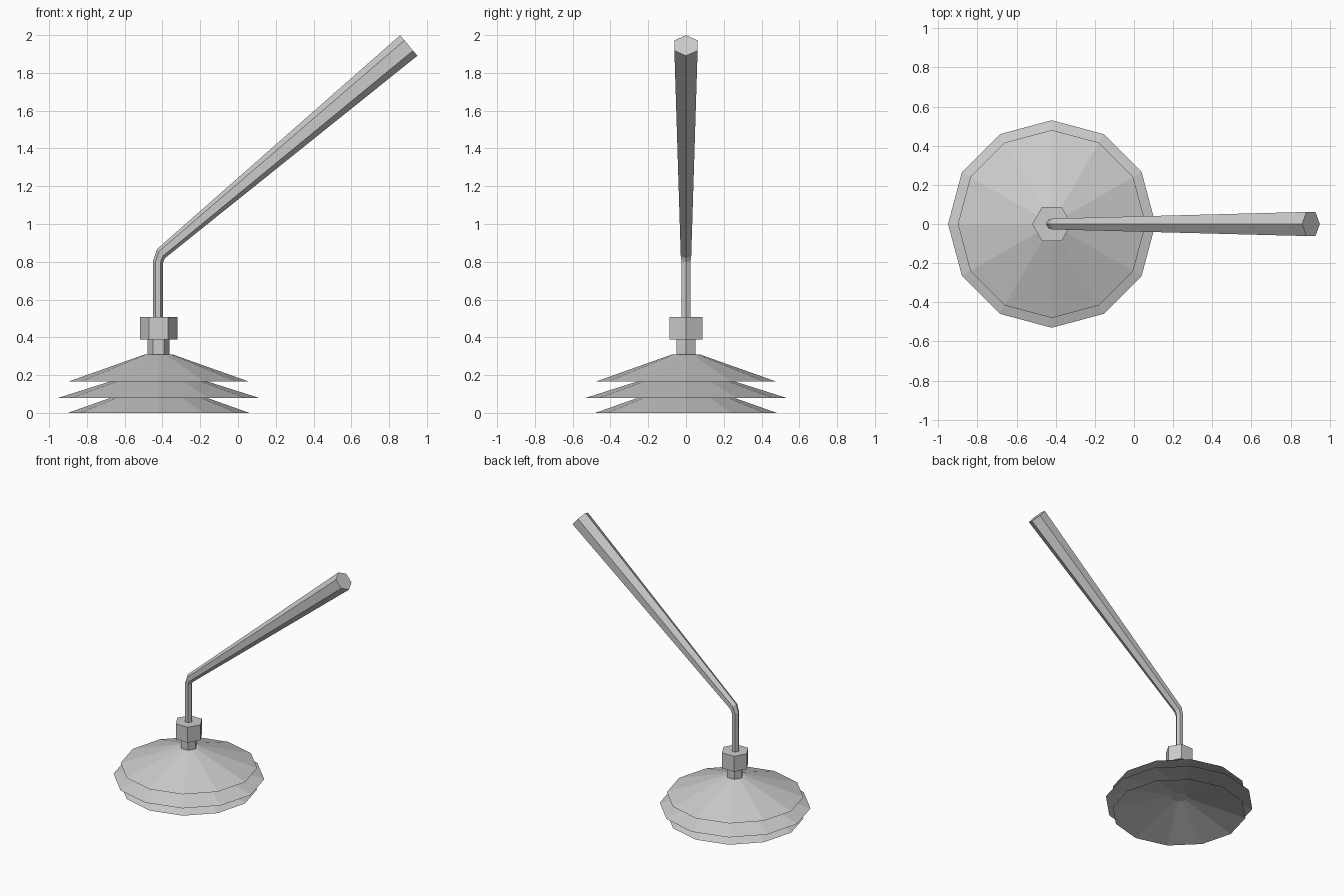
import bpy, bmesh
from math import sin, cos, radians, tau

if "Cube" in bpy.data.objects:
    bpy.data.objects.remove(bpy.data.objects["Cube"])

CX = -0.42  # axis of the sucker stack


def loft(name, rings, sides):
    """Skin rings (x, z, radius, tilt towards +x in degrees), capped at both ends."""
    bm = bmesh.new()
    loops = []
    for x, z, r, tilt in rings:
        t = radians(tilt)
        loop = []
        for i in range(sides):
            a = tau * i / sides
            loop.append(bm.verts.new((x + r * cos(a) * cos(t), r * sin(a),
                                      z - r * cos(a) * sin(t))))
        loops.append(loop)
    for lo, hi in zip(loops, loops[1:]):
        for i in range(sides):
            j = (i + 1) % sides
            bm.faces.new((lo[i], lo[j], hi[j], hi[i]))
    bm.faces.new(loops[0][::-1])
    bm.faces.new(loops[-1])
    bmesh.ops.recalc_face_normals(bm, faces=bm.faces)
    mesh = bpy.data.meshes.new(name)
    bm.to_mesh(mesh)
    bm.free()
    obj = bpy.data.objects.new(name, mesh)
    bpy.context.collection.objects.link(obj)
    return obj


# Three stacked hollow cups with knife-edge rims
for name, z, r in (("cup_bottom", 0.0, 0.48),
                   ("cup_middle", 0.08, 0.53),
                   ("cup_top", 0.165, 0.48)):
    loft(name, [(CX, z + 0.125, 0.06, 0),
                (CX, z, r, 0),
                (CX, z + 0.145, 0.072, 0)], 12)

# Hexagonal neck and collar
loft("neck", [(CX, 0.30, 0.058, 0), (CX, 0.39, 0.058, 0)], 6)
loft("collar", [(CX, 0.388, 0.10, 0), (CX, 0.507, 0.10, 0)], 6)

# Bent rod widening into the handle
loft("handle", [(CX - 0.003, 0.50, 0.027, 0),
                (CX - 0.003, 0.80, 0.027, 5),
                (-0.408, 0.843, 0.032, 50),
                (0.904, 1.945, 0.071, 50)], 6)
